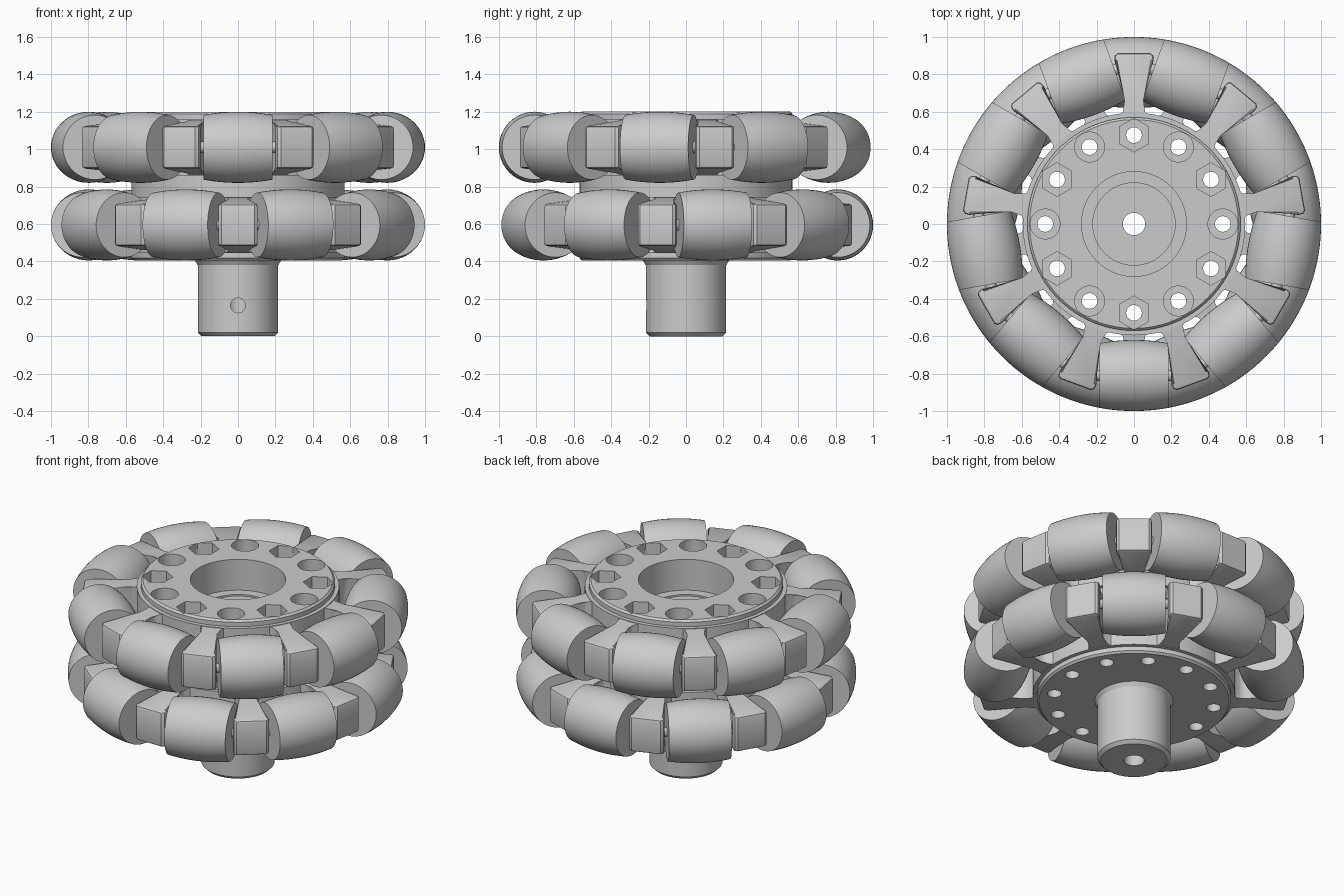
import bpy, bmesh, math
from math import sin, cos, pi, radians, sqrt
from mathutils import Matrix, Vector

cube = bpy.data.objects.get("Cube")
if cube:
    bpy.data.objects.remove(cube, do_unlink=True)

grey = bpy.data.materials.new("plain grey")
grey.use_nodes = True
COLOUR = (0.6, 0.6, 0.6, 1)
grey.diffuse_color = COLOUR
grey.node_tree.nodes["Principled BSDF"].inputs["Base Color"].default_value = COLOUR


def to_mesh(bm, name):
    bmesh.ops.recalc_face_normals(bm, faces=bm.faces[:])
    mesh = bpy.data.meshes.new(name)
    bm.to_mesh(mesh)
    bm.free()
    mesh.materials.append(grey)
    return mesh


def place(name, mesh, matrix=None):
    ob = bpy.data.objects.new(name, mesh)
    bpy.context.collection.objects.link(ob)
    if matrix is not None:
        ob.matrix_world = matrix
    return ob


def lathe(name, profile, steps, closed=True):
    """Turn (radius, z) points about z; open profiles get flat caps."""
    bm = bmesh.new()
    rings = [[bm.verts.new((r * cos(2 * pi * i / steps), r * sin(2 * pi * i / steps), z))
              for i in range(steps)] for r, z in profile]
    pairs = list(zip(rings, rings[1:]))
    if closed:
        pairs.append((rings[-1], rings[0]))
    else:
        bm.faces.new(rings[0])
        bm.faces.new(rings[-1])
    for a, b in pairs:
        for i in range(steps):
            j = (i + 1) % steps
            bm.faces.new((a[i], a[j], b[j], b[i]))
    return to_mesh(bm, name)


def add_cylinder(bm, centre, radius, depth, sides, turn):
    bmesh.ops.create_cone(bm, cap_ends=True, segments=sides, radius1=radius, radius2=radius,
                          depth=depth, matrix=Matrix.Translation(centre) @ turn)


def cut(target, bm):
    """Subtract a temporary cutter from the target."""
    cutter = place("cutter", to_mesh(bm, "cutter"))
    cutter.hide_render = True
    mod = target.modifiers.new("holes", "BOOLEAN")
    mod.operation = "DIFFERENCE"
    mod.solver = "EXACT"
    mod.object = cutter
    bpy.context.view_layer.update()
    graph = bpy.context.evaluated_depsgraph_get()
    result = bpy.data.meshes.new_from_object(target.evaluated_get(graph))
    target.modifiers.clear()
    target.data = result
    bpy.data.objects.remove(cutter, do_unlink=True)


# Hub with stepped pocket, shaft and centre bore
TOP, BOTTOM = 1.2, 0.405
hub = place("hub_and_shaft", lathe("hub_and_shaft", [
    (.06, 0), (.195, 0), (.215, .02), (.215, .38), (.23, BOTTOM), (.558, BOTTOM),
    (.57, BOTTOM + .012), (.57, TOP - .012), (.558, TOP), (.28, TOP), (.28, 1.0),
    (.22, 1.0), (.22, .99), (.06, .99)], 96))

# Twelve bolt holes and the set-screw hole
bolts = bmesh.new()
pockets = bmesh.new()
for k in range(12):
    a = radians(30 * k)
    spot = Vector((.475 * cos(a), .475 * sin(a), TOP))
    add_cylinder(bolts, spot - Vector((0, 0, .4)), .042, 1.2, 24, Matrix())
    hexagonal = k % 2 == 1
    add_cylinder(pockets, spot, .09 if hexagonal else .08, .24, 6 if hexagonal else 32,
                 Matrix.Rotation(a + pi / 2, 4, "Z"))
add_cylinder(bolts, (0, -.16, .165), .04, .3, 24, Matrix.Rotation(pi / 2, 4, "X"))
cut(hub, bolts)
cut(hub, pockets)

# Barrel roller whose bulge follows the wheel's rim
AXLE_R, HALF = .81, .185
xs = [HALF * (i / 6 - 1) for i in range(13)]
roller = lathe("roller", [(sqrt(1 - x * x) - AXLE_R, x) for x in xs], 48, closed=False)
axle = lathe("axle", [(.03, -.22), (.03, .22)], 16, closed=False)
along_x = Matrix.Rotation(pi / 2, 4, "Y")

# Spoke: wedge-shaped head on a narrow neck, thinner toward the rim
half_outline = [(.10, .56), (.06, .60), (.042, .63), (.036, .66), (.105, .875),
                (.103, .9), (.088, .913)]
outline = half_outline + [(-x, y) for x, y in reversed(half_outline)]
bm = bmesh.new()
levels = []
for side in (-1, 1):
    levels.append([bm.verts.new((x, y, side * (.15 - .11 * (y - .56)))) for x, y in outline])
    bm.faces.new(levels[-1])
for i in range(len(outline)):
    j = (i + 1) % len(outline)
    bm.faces.new((levels[0][i], levels[0][j], levels[1][j], levels[1][i]))
edges = [e for e in bm.edges
         if abs(e.verts[0].co.z - e.verts[1].co.z) < .1 and min(v.co.y for v in e.verts) > .62]
bmesh.ops.bevel(bm, geom=edges, offset=.014, segments=2, affect="EDGES", profile=.5)
spoke = to_mesh(bm, "spoke")

# Ring that carries the spokes
ring = lathe("spoke_ring", [(.562, -.15), (.595, -.15), (.595, .15), (.562, .15)], 72)

# Two rows of nine rollers, half a step apart
for row, z, first in (("lower", .595, 90), ("upper", 1.01, -90)):
    lift = Matrix.Translation((0, 0, z))
    place(row + "_spoke_ring", ring, lift)
    for k in range(9):
        turn = lift @ Matrix.Rotation(radians(first - 90 + 40 * k), 4, "Z")
        at_axle = turn @ Matrix.Translation((0, AXLE_R, 0)) @ along_x
        place(f"{row}_roller_{k + 1}", roller, at_axle)
        place(f"{row}_axle_{k + 1}", axle, at_axle)
        place(f"{row}_spoke_{k + 1}", spoke, turn @ Matrix.Rotation(radians(20), 4, "Z"))

# Smooth shading with sharp edges kept, once per shared mesh
bpy.ops.object.select_all(action="DESELECT")
done = set()
for ob in bpy.context.collection.objects:
    if ob.type == "MESH" and ob.data.name not in done and grey.name in ob.data.materials:
        done.add(ob.data.name)
        ob.select_set(True)
        bpy.context.view_layer.objects.active = ob
bpy.ops.object.shade_smooth_by_angle(angle=radians(30))
